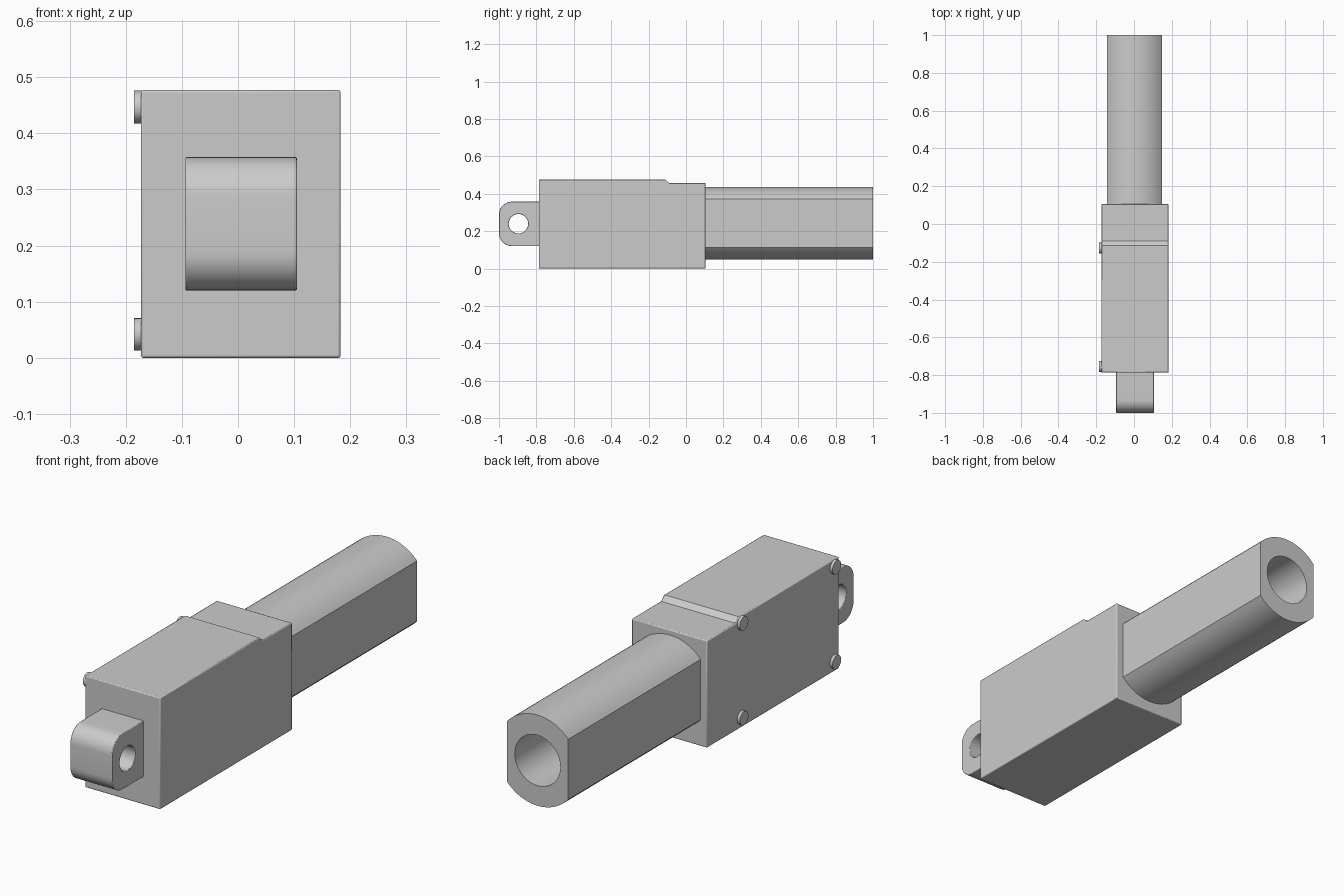
import bpy, bmesh
from math import sin, cos, pi, radians, asin
from mathutils import Matrix

if "Cube" in bpy.data.objects:
    bpy.data.objects.remove(bpy.data.objects["Cube"])

ALONG_X = Matrix(((0, 0, 1), (1, 0, 0), (0, 1, 0)))   # profile given as (y, z)
ALONG_Y = Matrix(((0, 1, 0), (0, 0, 1), (1, 0, 0)))   # profile given as (z, x)


def arc(cx, cy, r, a0, a1, n):
    return [(cx + r * cos(a0 + (a1 - a0) * i / n),
             cy + r * sin(a0 + (a1 - a0) * i / n)) for i in range(n + 1)]


def circle(cx, cy, r, n):
    return arc(cx, cy, r, 0, 2 * pi, n)[:-1]


def extrude(name, loops, lo, hi, axes, bevel=0):
    """Extrude an outline (further loops are holes) from lo to hi."""
    cu = bpy.data.curves.new(name, 'CURVE')
    cu.dimensions, cu.fill_mode, cu.extrude = '2D', 'BOTH', (hi - lo) / 2
    for pts in loops:
        sp = cu.splines.new('POLY')
        sp.points.add(len(pts) - 1)
        for p, (a, b) in zip(sp.points, pts):
            p.co = (a, b, 0, 1)
        sp.use_cyclic_u = True
    tmp = bpy.data.objects.new(name + "_outline", cu)
    bpy.context.collection.objects.link(tmp)
    bpy.context.view_layer.update()
    me = bpy.data.meshes.new_from_object(tmp)
    bpy.data.objects.remove(tmp)

    bm = bmesh.new()
    bm.from_mesh(me)
    bmesh.ops.remove_doubles(bm, verts=bm.verts, dist=1e-5)
    bmesh.ops.translate(bm, verts=bm.verts, vec=(0, 0, (lo + hi) / 2))
    bmesh.ops.transform(bm, verts=bm.verts, matrix=axes.to_4x4())
    bmesh.ops.dissolve_limit(bm, angle_limit=radians(1), verts=bm.verts, edges=bm.edges)
    bmesh.ops.recalc_face_normals(bm, faces=bm.faces)
    bm.to_mesh(me)
    bm.free()

    ob = bpy.data.objects.new(name, me)
    bpy.context.collection.objects.link(ob)
    if bevel:
        mod = ob.modifiers.new("edge", 'BEVEL')
        mod.width, mod.segments = bevel, 2
        mod.limit_method, mod.angle_limit = 'ANGLE', radians(50)
    bpy.ops.object.select_all(action='DESELECT')
    bpy.context.view_layer.objects.active = ob
    ob.select_set(True)
    bpy.ops.object.shade_smooth_by_angle(angle=radians(30))
    return ob


# Gearbox housing with the shallow step on top
extrude("housing", [[(-0.787, 0), (0.105, 0), (0.105, 0.458), (-0.09, 0.458),
                     (-0.113, 0.477), (-0.787, 0.477)]],
        -0.173, 0.183, ALONG_X, 0.004)

# Rear mounting lug with pin hole
r = 0.07
lug = [(-0.78, 0.12), (-0.78, 0.358)]
lug += arc(-1 + r, 0.358 - r, r, pi / 2, pi, 10)
lug += arc(-1 + r, 0.12 + r, r, pi, 1.5 * pi, 10)
extrude("mounting_lug", [lug, circle(-0.896, 0.24, 0.052, 32)],
        -0.094, 0.105, ALONG_X, 0.003)

# Hollow barrel: round tube with two flat sides
cz, cx, R, flat = 0.242, 0.002, 0.194, 0.145
a = asin(flat / R)
barrel = arc(cz, cx, R, -a, a, 20) + arc(cz, cx, R, pi - a, pi + a, 20)
extrude("barrel", [barrel, circle(cz, cx, 0.108, 40)], 0.10, 1.0, ALONG_Y)

# Four screw heads on the left side
for i, (y, z) in enumerate([(y, z) for y in (-0.755, -0.128) for z in (0.042, 0.447)]):
    extrude(f"screw_head_{i + 1}", [circle(y, z, 0.029, 24)], -0.185, -0.17, ALONG_X)
